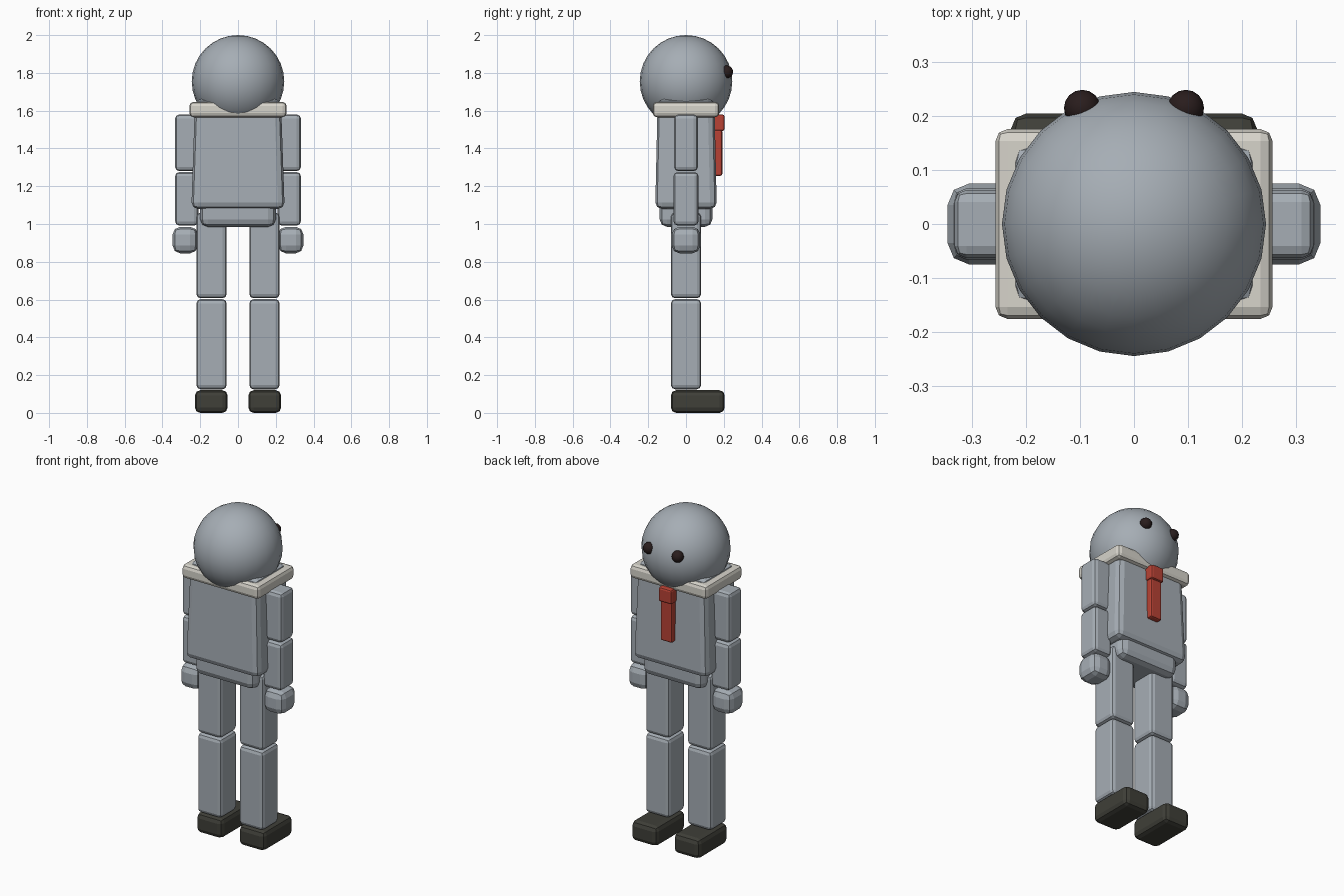
import bpy
import bmesh
from mathutils import Matrix, Vector

if "Cube" in bpy.data.objects:
    bpy.data.objects.remove(bpy.data.objects["Cube"], do_unlink=True)


def material(name, rgb):
    mat = bpy.data.materials.new(name)
    mat.use_nodes = True
    mat.diffuse_color = (*rgb, 1)
    mat.node_tree.nodes["Principled BSDF"].inputs["Base Color"].default_value = (*rgb, 1)
    return mat


grey = material("blue_grey", (0.38, 0.42, 0.46))
cream = material("off_white", (0.68, 0.66, 0.60))
red = material("tie_red", (0.48, 0.055, 0.035))
dark = material("shoe_charcoal", (0.05, 0.05, 0.04))
black = material("eye_black", (0.022, 0.012, 0.012))


def finish(name, bm, mat):
    bmesh.ops.recalc_face_normals(bm, faces=bm.faces)
    mesh = bpy.data.meshes.new(name)
    bm.to_mesh(mesh)
    bm.free()
    mesh.materials.append(mat)
    obj = bpy.data.objects.new(name, mesh)
    bpy.context.collection.objects.link(obj)
    return obj


def box(name, xs, ys, zs, bevel, mat, taper=1.0):
    """Rounded block between two corners; taper scales its top."""
    lo, hi = (Vector(c) for c in zip(xs, ys, zs))
    size, mid = hi - lo, (lo + hi) / 2
    bm = bmesh.new()
    bmesh.ops.create_cube(bm, size=1)
    for v in bm.verts:
        k = taper if v.co.z > 0 else 1
        v.co = Vector((v.co.x * size.x * k, v.co.y * size.y * k, v.co.z * size.z)) + mid
    bmesh.ops.bevel(bm, geom=bm.edges[:], offset=bevel, segments=2,
                    profile=0.5, affect='EDGES', clamp_overlap=True)
    return finish(name, bm, mat)


def ball(name, centre, radius, segments, rings, mat):
    bm = bmesh.new()
    bmesh.ops.create_uvsphere(bm, u_segments=segments, v_segments=rings,
                              radius=radius, matrix=Matrix.Translation(centre))
    for f in bm.faces:
        f.smooth = True
    return finish(name, bm, mat)


# Trunk and head
box("torso", (-0.247, 0.247), (-0.163, 0.163), (1.08, 1.662), 0.035, grey, taper=0.92)
box("hips", (-0.2, 0.2), (-0.14, 0.14), (0.985, 1.15), 0.04, grey)
box("collar", (-0.257, 0.257), (-0.176, 0.176), (1.565, 1.647), 0.022, cream)
ball("head", (0, 0, 1.755), 0.245, 24, 16, grey)

# Necktie
box("tie_knot", (-0.044, 0.044), (0.13, 0.204), (1.492, 1.58), 0.012, red)
box("tie_blade", (-0.038, 0.038), (0.13, 0.192), (1.255, 1.5), 0.01, red)

# Limbs and eyes, one set per side
limb_parts = [
    ("upper_arm", (0.21, 0.333), (-0.063, 0.063), (1.28, 1.58), 0.022, grey),
    ("forearm", (0.21, 0.333), (-0.066, 0.066), (0.992, 1.275), 0.022, grey),
    ("hand", (0.213, 0.346), (-0.075, 0.075), (0.845, 0.985), 0.04, grey),
    ("thigh", (0.06, 0.22), (-0.08, 0.08), (0.607, 1.06), 0.022, grey),
    ("shin", (0.06, 0.22), (-0.08, 0.08), (0.125, 0.602), 0.022, grey),
    ("shoe", (0.055, 0.228), (-0.08, 0.205), (0, 0.12), 0.028, dark),
]
for side, s in (("left", 1), ("right", -1)):
    for part, xs, ys, zs, bevel, mat in limb_parts:
        box(f"{side}_{part}", sorted(s * x for x in xs), ys, zs, bevel, mat)
    ball(f"{side}_eye", (s * 0.096, 0.215, 1.805), 0.034, 16, 10, black)
